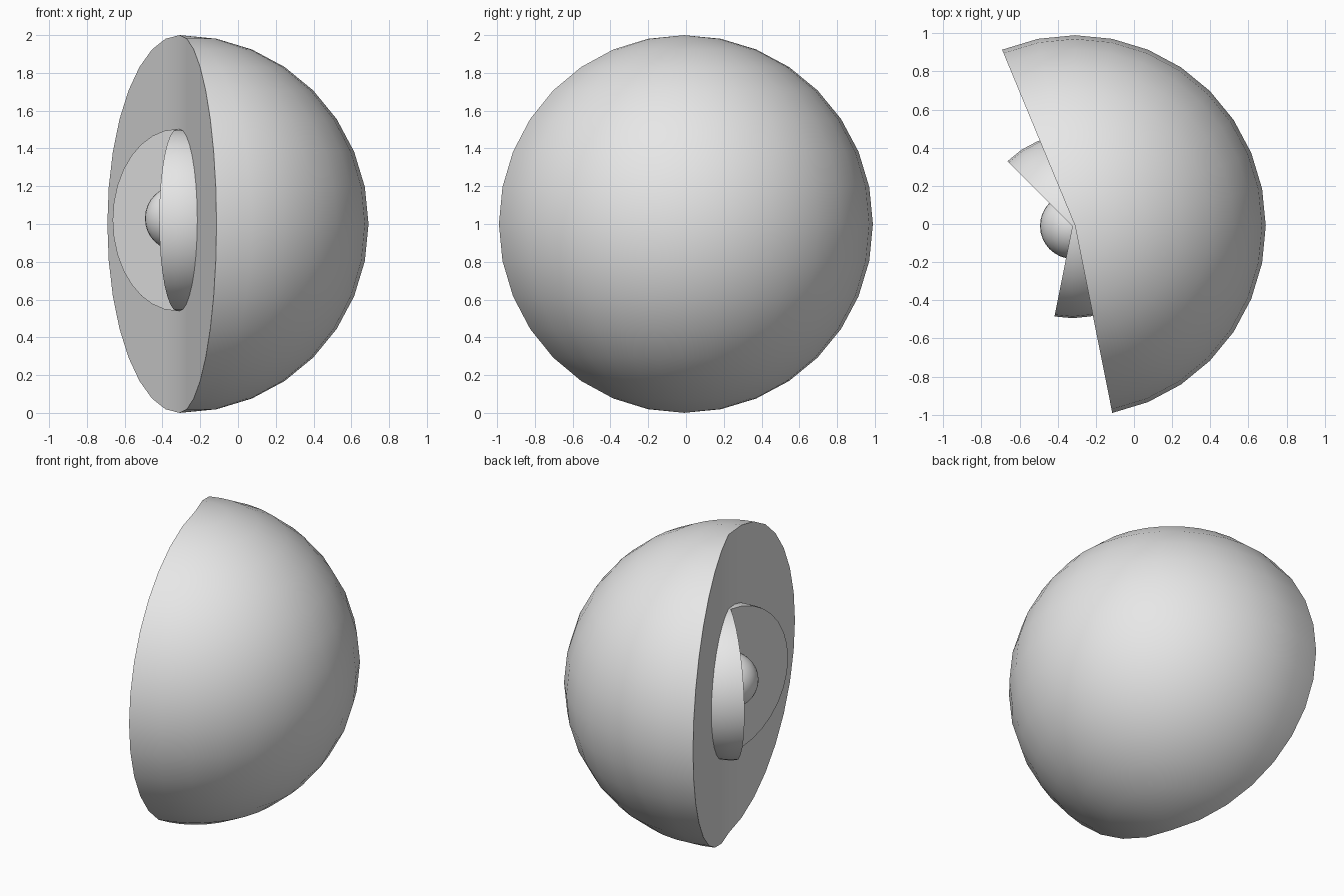
import bpy
import bmesh
import math
from mathutils import Vector

SEGMENTS, RINGS = 32, 16

default = bpy.data.objects.get("Cube")
if default:
    bpy.data.objects.remove(default, do_unlink=True)

# One plain grey for every layer
grey = bpy.data.materials.new("light_grey")
grey.use_nodes = True
colour = (0.8, 0.8, 0.8, 1.0)
grey.diffuse_color = colour
grey.node_tree.nodes["Principled BSDF"].inputs["Base Color"].default_value = colour


def add_object(name, bm, centre):
    mesh = bpy.data.meshes.new(name)
    bm.normal_update()
    bm.to_mesh(mesh)
    bm.free()
    mesh.materials.append(grey)
    obj = bpy.data.objects.new(name, mesh)
    obj.location = centre
    bpy.context.collection.objects.link(obj)
    bpy.ops.object.select_all(action="DESELECT")
    obj.select_set(True)
    bpy.context.view_layer.objects.active = obj
    bpy.ops.object.shade_smooth_by_angle(angle=math.radians(30))
    return obj


def sphere_sector(name, centre, radius, first, last):
    """Solid part of a sphere between two meridians, closed by flat half discs."""
    bm = bmesh.new()
    top = bm.verts.new((0, 0, radius))
    bottom = bm.verts.new((0, 0, -radius))
    columns = []
    for step in range(first, last + 1):
        turn = math.tau * step / SEGMENTS
        arc = [top]
        for ring in range(1, RINGS):
            tilt = math.pi * ring / RINGS
            arc.append(bm.verts.new(radius * Vector((
                math.sin(tilt) * math.cos(turn),
                math.sin(tilt) * math.sin(turn),
                math.cos(tilt)))))
        columns.append(arc + [bottom])
    # Curved outside
    for a, b in zip(columns, columns[1:]):
        for i in range(RINGS):
            corners = [a[i], a[i + 1], b[i + 1], b[i]]
            bm.faces.new(list(dict.fromkeys(corners)))
    # Flat cut faces meeting on the axis
    bm.faces.new(columns[0][::-1])
    bm.faces.new(columns[-1])
    bmesh.ops.recalc_face_normals(bm, faces=bm.faces[:])
    return add_object(name, bm, centre)


# Outer and middle layers, each opened by a wedge
sphere_sector("outer_layer", (-0.309, -0.01, 1.0), 1.0, -7, 10)
sphere_sector("middle_layer", (-0.323, -0.012, 1.021), 0.482, -9, 12)

# Whole ball at the centre
core = bmesh.new()
bmesh.ops.create_uvsphere(core, u_segments=SEGMENTS, v_segments=RINGS, radius=0.173)
add_object("core", core, (-0.32, -0.01, 1.03))
